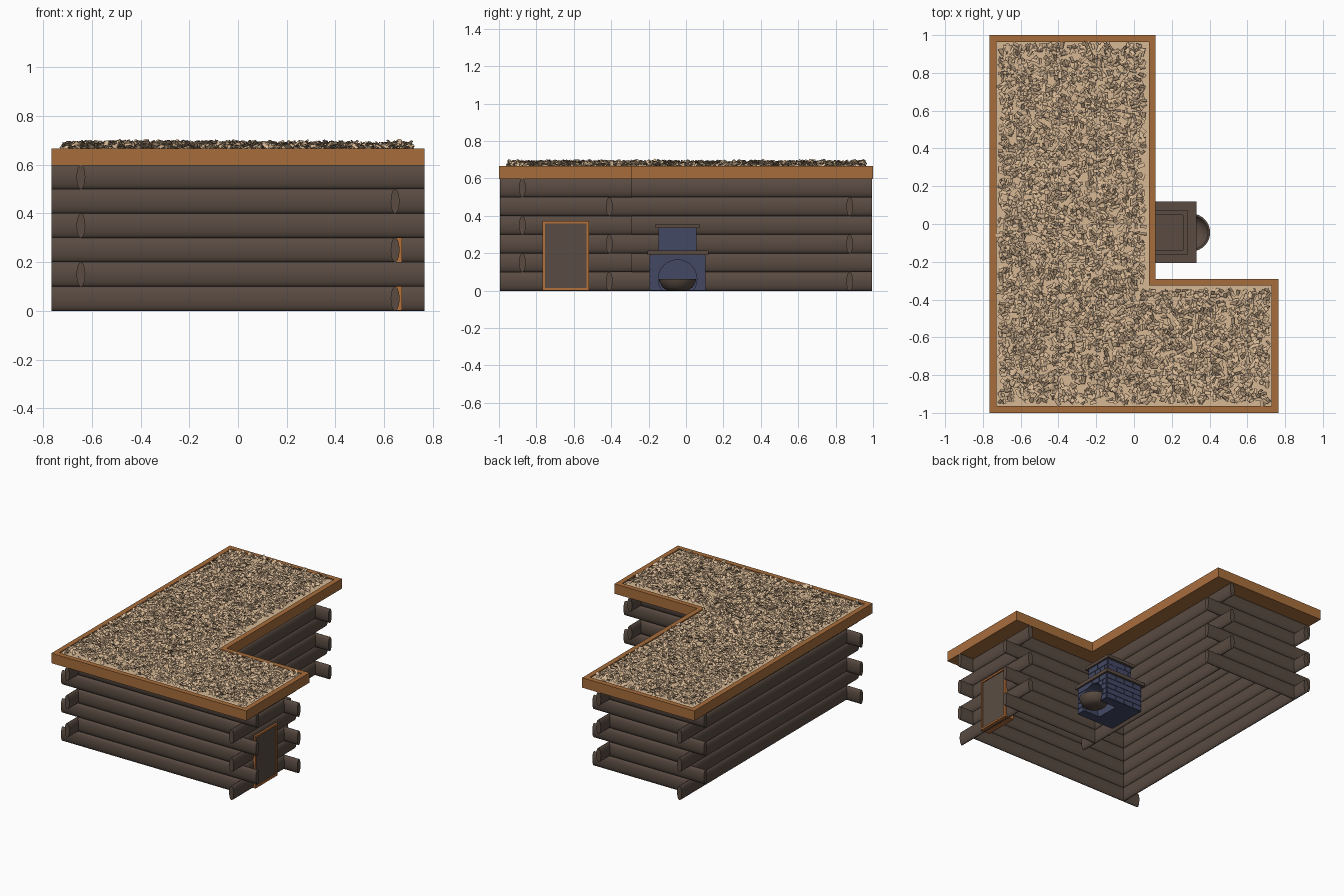
import bpy, bmesh, math, random
from mathutils import Matrix, Vector

if "Cube" in bpy.data.objects:
    bpy.data.objects.remove(bpy.data.objects["Cube"])
random.seed(4)

def mat(name, c):
    m = bpy.data.materials.new(name)
    m.diffuse_color = (*c, 1)
    m.use_nodes = True
    m.node_tree.nodes["Principled BSDF"].inputs["Base Color"].default_value = m.diffuse_color
    return m

LOG = mat("log brown", (.10, .070, .054))
TRIM = mat("roof timber", (.39, .155, .046))
FRAME = mat("door frame orange", (.46, .16, .043))
PANEL = mat("door grey brown", (.10, .073, .057))
STONE = mat("blue stone", (.056, .066, .13))
BED = mat("pale straw", (.68, .48, .30))

def finish(name, bm, mats, smooth=False):
    me = bpy.data.meshes.new(name)
    bm.to_mesh(me)
    bm.free()
    for m in mats:
        me.materials.append(m)
    ob = bpy.data.objects.new(name, me)
    bpy.context.collection.objects.link(ob)
    if smooth:
        bpy.ops.object.select_all(action='DESELECT')
        ob.select_set(True)
        bpy.context.view_layer.objects.active = ob
        bpy.ops.object.shade_smooth_by_angle(angle=math.radians(40))
    return ob

def add_box(bm, lo, hi):
    lo, hi = Vector(lo), Vector(hi)
    M = Matrix.Translation((lo + hi) / 2) @ Matrix.Diagonal((*(hi - lo), 1))
    return bmesh.ops.create_cube(bm, size=1, matrix=M)['verts']

def box(name, lo, hi, m):
    bm = bmesh.new()
    add_box(bm, lo, hi)
    return finish(name, bm, [m])

# Log walls: axis, fixed coordinate, start, end, row parity that overhangs at the start
EXT = .12
walls = {"front": ('x', -.875, -.645, .645, 0), "left": ('y', -.645, -.875, .875, 1),
         "back": ('x', .875, -.645, -.01, 1), "long_right": ('y', -.01, -.41, .875, 0),
         "wing_back": ('x', -.41, -.01, .645, 1), "wing_right": ('y', .645, -.875, -.41, 0)}
for name, (axis, fixed, a, b, par) in walls.items():
    bm = bmesh.new()
    for row in range(6):
        s = a - (EXT if row % 2 == par else 0)
        e = b + (EXT if row % 2 != par else 0)
        z, mid = .05 + .1 * row, (s + e) / 2
        if axis == 'x':
            M = Matrix.Translation((mid, fixed, z)) @ Matrix.Diagonal((1, .018, .0505, 1)) @ Matrix.Rotation(math.pi / 2, 4, 'Y')
        else:
            M = Matrix.Translation((fixed, mid, z)) @ Matrix.Diagonal((.018, 1, .0505, 1)) @ Matrix.Rotation(math.pi / 2, 4, 'X')
        bmesh.ops.create_cone(bm, cap_ends=True, segments=20, radius1=1, radius2=1, depth=e - s, matrix=M)
    finish(name + "_wall_logs", bm, [LOG], True)

# Roof: L-shaped slab with raised timber rim and recessed straw bed
L = [(-.765, -1), (.765, -1), (.765, -.29), (.115, -.29), (.115, 1), (-.765, 1)]
bm = bmesh.new()
base = bm.faces.new([bm.verts.new((x, y, .597)) for x, y in L])
g = bmesh.ops.extrude_face_region(bm, geom=[base])['geom']
bmesh.ops.translate(bm, verts=[v for v in g if isinstance(v, bmesh.types.BMVert)], vec=(0, 0, .07))
bmesh.ops.recalc_face_normals(bm, faces=bm.faces[:])
top = max(bm.faces, key=lambda f: f.calc_center_median().z)
bmesh.ops.inset_region(bm, faces=[top], thickness=.036, use_even_offset=True)
bmesh.ops.inset_region(bm, faces=[top], thickness=.0005, depth=-.008, use_even_offset=True)
top.material_index = 1
finish("roof_slab", bm, [TRIM, BED])

# Straw thatch: folded blades tossed in clumps over the bed
def on_bed(x, y):
    return -.712 < x < .052 and -.945 < y < .95 or -.712 < x < .712 and -.945 < y < -.35

bm = bmesh.new()
for i in range(16):
    for j in range(21):
        cx, cy = -.68 + .094 * i, -.91 + .092 * j
        cx += random.uniform(-.008, .008)
        cy += random.uniform(-.008, .008)
        rise = random.uniform(.016, .03)
        for k in range(24):
            x, y = cx + random.uniform(-.044, .044), cy + random.uniform(-.044, .044)
            if not on_bed(x, y):
                continue
            z = .663 + random.uniform(0, rise)
            h, w = random.uniform(.012, .02), random.uniform(.006, .011)
            M = (Matrix.Translation((x, y, z)) @ Matrix.Rotation(random.uniform(0, 6.28), 4, 'Z')
                 @ Matrix.Rotation(random.uniform(-.7, .7), 4, 'Y') @ Matrix.Rotation(random.uniform(-.6, .6), 4, 'X'))
            p = [bm.verts.new(M @ Vector(q)) for q in
                 ((-h, -w, 0), (h, -w, 0), (h, 0, w * .5), (-h, 0, w * .5), (h, w, 0), (-h, w, 0))]
            for q in ((0, 1, 2, 3), (3, 2, 4, 5)):
                f = bm.faces.new([p[n] for n in q])
                f.smooth = True
finish("thatch_straw", bm, [BED])

# Door on the wing's right wall
box("door_panel", (.61, -.757, .008), (.666, -.528, .362), PANEL)
bm = bmesh.new()
for y in (-.766, -.531):
    add_box(bm, (.60, y, .002), (.674, y + .013, .372))
for z in (.002, .359):
    add_box(bm, (.60, -.755, z), (.674, -.529, z + .013))
finish("door_frame", bm, [FRAME])

# Stone oven: core and bricks, with a round mouth cut through both
CY = -.045
bm = bmesh.new()
bmesh.ops.create_cone(bm, cap_ends=True, segments=40, radius1=.103, radius2=.103, depth=.3,
                      matrix=Matrix.Translation((.34, CY, .062)) @ Matrix.Rotation(math.pi / 2, 4, 'Y'))
cutter = finish("oven_mouth_cutter", bm, [STONE])
cutter.hide_render = True
cutter.display_type = 'WIRE'

def cut(ob):
    md = ob.modifiers.new("mouth", 'BOOLEAN')
    md.operation, md.object, md.solver = 'DIFFERENCE', cutter, 'EXACT'

def bricks(name, cx, r, z0, z1, rows):
    bm = bmesh.new()
    bh, n = (z1 - z0) / rows, 4
    bw = 2 * r / n
    for k in range(rows):
        shift = bw / 2 if k % 2 else 0
        za, zb = z0 + k * bh + .0015, z0 + (k + 1) * bh - .0015
        for i in range(n + 1):
            a = max(-r, -r + i * bw - shift) + .0015
            b = min(r, -r + (i + 1) * bw - shift) - .0015
            if b - a < .01:
                continue
            add_box(bm, (cx + r - .008, CY + a, za), (cx + r + .004, CY + b, zb))
            for s in (-1, 1):
                y = sorted((CY + s * (r - .008), CY + s * (r + .004)))
                add_box(bm, (cx + a, y[0], za), (cx + b, y[1], zb))
    return finish(name, bm, [STONE])

OX = .172
cut(box("oven_body", (OX - .146, CY - .146, .001), (OX + .146, CY + .146, .192), STONE))
cut(bricks("oven_bricks", OX, .146, .001, .19, 5))
box("oven_ledge", (OX - .16, CY - .162, .19), (OX + .16, CY + .165, .215), LOG)
box("chimney_body", (OX - .1, CY - .1, .214), (OX + .098, CY + .1, .337), STONE)
bricks("chimney_bricks", OX, .098, .216, .335, 3)

# Chimney cap with a sunken flue
bm = bmesh.new()
add_box(bm, (OX - .115, CY - .118, .335), (OX + .112, CY + .118, .357))
top = max(bm.faces, key=lambda f: f.calc_center_median().z)
bmesh.ops.inset_region(bm, faces=[top], thickness=.036)
bmesh.ops.inset_region(bm, faces=[top], thickness=.0005, depth=-.015)
finish("chimney_cap", bm, [LOG])

# Round basin in front of the oven mouth
bm = bmesh.new()
prof = [(.055, .001), (.08, .018), (.098, .05), (.1, .062), (.09, .062), (.075, .03), (.05, .018)]
rings = []
for r, z in prof:
    rings.append([bm.verts.new((.303 + r * math.cos(t * math.pi / 16), CY + r * math.sin(t * math.pi / 16), z))
                  for t in range(32)])
for a, b in zip(rings, rings[1:]):
    for t in range(32):
        bm.faces.new((a[t], a[(t + 1) % 32], b[(t + 1) % 32], b[t]))
bm.faces.new(rings[0][::-1])
bm.faces.new(rings[-1])
finish("basin", bm, [LOG], True)
